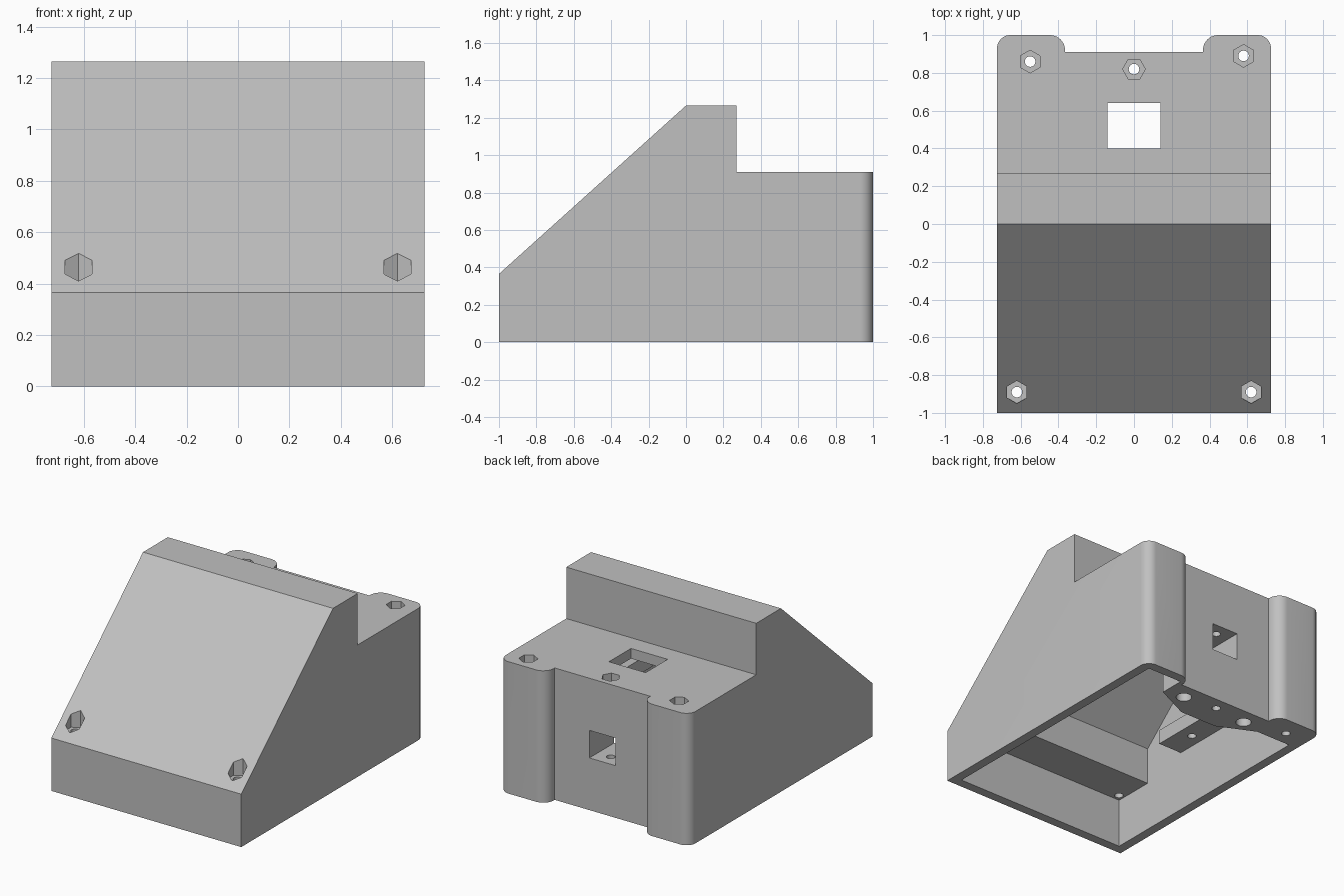
import bpy
import bmesh
from math import cos, sin, pi, radians
from mathutils import Vector

cube = bpy.data.objects.get("Cube")
if cube:
    bpy.data.objects.remove(cube)

HALF = 0.725   # half width of the housing
WALL = 0.065   # shell thickness
INNER = HALF - WALL

grey = bpy.data.materials.new("plain_grey")
grey.use_nodes = True
tint = (0.53, 0.53, 0.53, 1)
grey.diffuse_color = tint
grey.node_tree.nodes["Principled BSDF"].inputs["Base Color"].default_value = tint


def prism(name, points, sweep):
    """Extrude a closed outline of 3D points along the sweep vector."""
    bm = bmesh.new()
    face = bm.faces.new([bm.verts.new(p) for p in points])
    grown = bmesh.ops.extrude_face_region(bm, geom=[face])
    moved = [g for g in grown["geom"] if isinstance(g, bmesh.types.BMVert)]
    bmesh.ops.translate(bm, verts=moved, vec=Vector(sweep))
    bmesh.ops.recalc_face_normals(bm, faces=bm.faces)
    mesh = bpy.data.meshes.new(name)
    bm.to_mesh(mesh)
    bm.free()
    mesh.materials.append(grey)
    obj = bpy.data.objects.new(name, mesh)
    bpy.context.collection.objects.link(obj)
    return obj


def side_prism(name, profile, half):
    return prism(name, [(-half, y, z) for y, z in profile], (2 * half, 0, 0))


def plan_prism(name, outline, low, high):
    return prism(name, [(x, y, low) for x, y in outline], (0, 0, high - low))


def box(name, x, y, z):
    return plan_prism(name, [(x[0], y[0]), (x[1], y[0]), (x[1], y[1]), (x[0], y[1])], *z)


def column(name, x, y, radius, low, high, sides, turn=0.0):
    ring = [turn + 2 * pi * i / sides for i in range(sides)]
    return plan_prism(name, [(x + radius * cos(a), y + radius * sin(a)) for a in ring], low, high)


def arc(cx, cy, radius, start, steps=10):
    angles = [radians(start + 90 * i / steps) for i in range(steps + 1)]
    return [(cx + radius * cos(a), cy + radius * sin(a)) for a in angles]


def combine(target, tool, operation="DIFFERENCE"):
    """Apply a boolean and discard the tool."""
    mod = target.modifiers.new("cut", "BOOLEAN")
    mod.operation = operation
    mod.solver = "EXACT"
    mod.object = tool
    bpy.context.view_layer.objects.active = target
    bpy.ops.object.modifier_apply(modifier=mod.name)
    bpy.data.objects.remove(tool)


# Outer body: wedge profile crossed with the two-towered plan
housing = side_prism("housing", [(-1, 0), (-1, 0.365), (0, 1.265), (0.27, 1.265),
                                 (0.27, 0.91), (1, 0.91), (1, 0)], HALF)
right_half = arc(HALF - 0.07, 0.93, 0.07, 0) + arc(0.445, 0.92, 0.08, 90) + [(0.365, 0.91)]
plan = [(HALF, -1.1)] + right_half
plan += [(-x, y) for x, y in reversed(plan)]
combine(housing, plan_prism("plan_tool", plan, -0.2, 1.5), "INTERSECT")

# Cavity, open at the bottom, leaving a front ledge
cavity = side_prism("cavity", [(-1 + WALL, -0.1), (-1 + WALL, 0.34), (-0.65, 0.34),
                               (-0.65, 0.595), (0.015, 1.195), (0.205, 1.195),
                               (0.205, 0.84), (1 - WALL, 0.84), (1 - WALL, -0.1)], INNER)
# Solid kept inside: back block with one filled tower, side ledges, nut boss
back_block = [(0.395, 1.1), (0.395, 0.76), (0.14, 0.64), (-0.14, 0.64),
              (-0.395, 0.76), (-0.8, 0.76), (-0.8, 1.1)]
combine(cavity, plan_prism("back_block", back_block, -0.2, 1))
for s in (-1, 1):
    combine(cavity, box("side_ledge", sorted((s * 0.48, s * 0.8)), (-0.32, 0.22), (0.42, 0.52)))
combine(cavity, box("tower_boss", (0.45, 0.8), (0.76, 1.1), (0.74, 1)))
combine(housing, cavity)

# Square cable openings in the deck and the back
combine(housing, box("deck_opening", (-0.14, 0.14), (0.4, 0.64), (0.7, 1)))
combine(housing, box("back_opening", (-0.1, 0.1), (0.55, 1.1), (0.36, 0.55)))

# Screw holes with hexagonal nut pockets: x, y, pocket floor, hexagon turn
nuts = [(-0.55, 0.86, 0.85, pi / 6), (0.58, 0.89, 0.85, pi / 6), (0, 0.82, 0.85, 0),
        (-0.62, -0.89, 0.4, pi / 6), (0.62, -0.89, 0.4, pi / 6)]
for x, y, floor, turn in nuts:
    combine(housing, column("nut_pocket", x, y, 0.06, floor, floor + 0.3, 6, turn))
    combine(housing, column("screw_hole", x, y, 0.028, -0.1, floor + 0.05, 24))

# Blind holes under the back block and through the side ledges
for s in (-1, 1):
    combine(housing, column("blind_hole", s * 0.25, 0.795, 0.05, -0.1, 0.3, 24))
    combine(housing, column("ledge_hole", s * 0.577, -0.11, 0.028, 0.3, 0.6, 24))

# Smooth the rounded corners, keep every other edge sharp
bpy.ops.object.select_all(action="DESELECT")
housing.select_set(True)
bpy.context.view_layer.objects.active = housing
bpy.ops.object.shade_smooth_by_angle(angle=radians(30))
